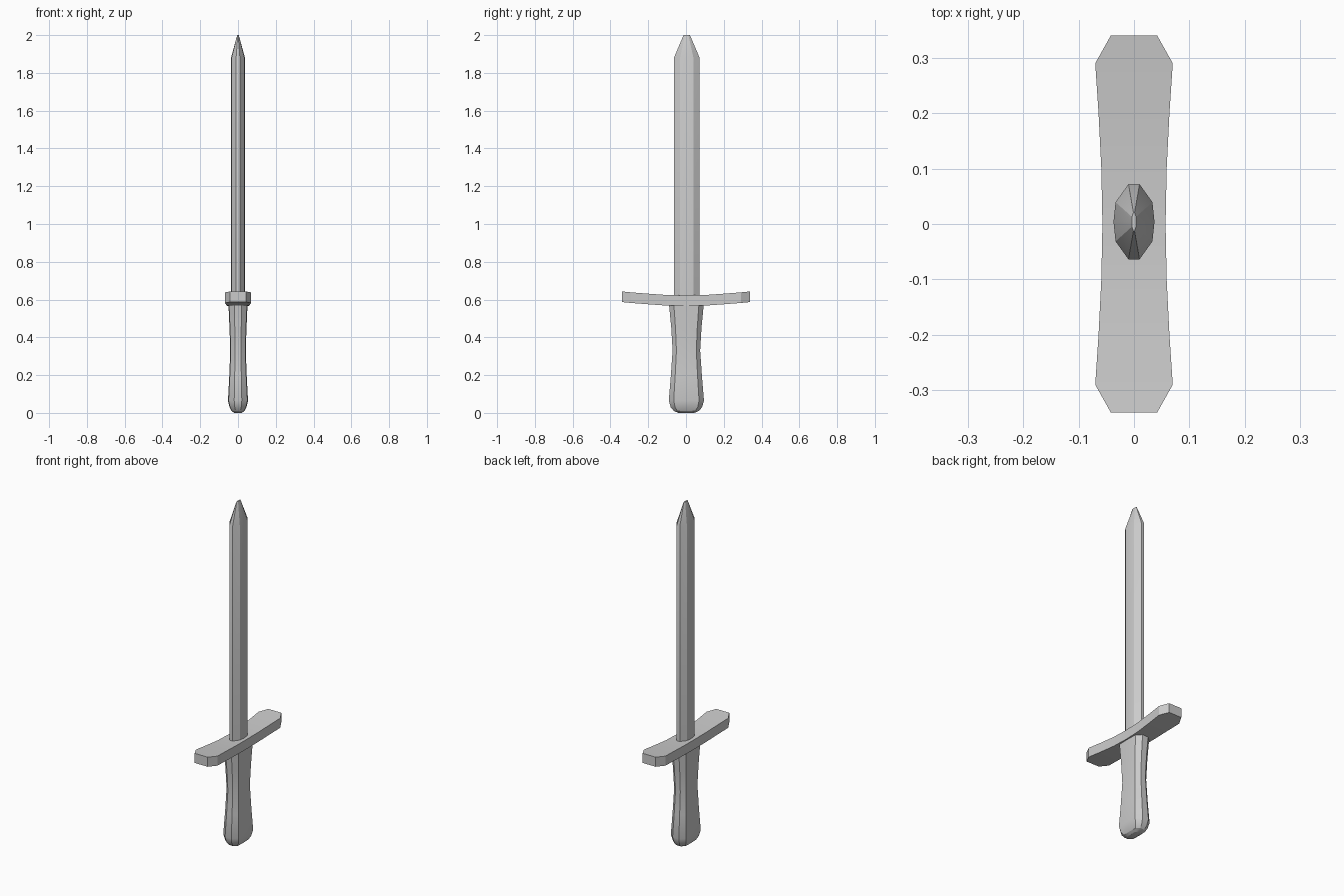
import bpy
import math
from mathutils import Vector

cube = bpy.data.objects.get("Cube")
if cube:
    bpy.data.objects.remove(cube, do_unlink=True)

grey = bpy.data.materials.new("light grey")
grey.use_nodes = True
grey.diffuse_color = (0.6, 0.6, 0.6, 1)
grey.node_tree.nodes["Principled BSDF"].inputs["Base Color"].default_value = (0.6, 0.6, 0.6, 1)


def loft(name, rings, angle):
    """Skin a closed solid over equal-length rings and cap both ends."""
    n = len(rings[0])
    verts = [v for ring in rings for v in ring]
    faces = [tuple(range(n))[::-1], tuple(range(len(verts) - n, len(verts)))]
    for r in range(len(rings) - 1):
        a, b = r * n, (r + 1) * n
        for i in range(n):
            j = (i + 1) % n
            faces.append((a + i, a + j, b + j, b + i))
    mesh = bpy.data.meshes.new(name)
    mesh.from_pydata(verts, [], faces)
    mesh.materials.append(grey)
    obj = bpy.data.objects.new(name, mesh)
    bpy.context.collection.objects.link(obj)
    bpy.ops.object.select_all(action="DESELECT")
    bpy.context.view_layer.objects.active = obj
    obj.select_set(True)
    bpy.ops.object.shade_smooth_by_angle(angle=math.radians(angle))
    return obj


def section(quarter, sx, sy, z, y0):
    """Mirror a quarter outline (side to edge) into a full ring at height z."""
    half = quarter + [(-x, y) for x, y in reversed(quarter)]
    full = half + [(-x, -y) for x, y in half[1:-1]]
    full = [p for i, p in enumerate(full) if p not in full[:i]]
    return [Vector((x * sx, y * sy + y0, z)) for x, y in full]


# Blade: ten-sided section, tapering to a narrow chisel tip
blade_quarter = [(1, 0), (0.9, 0.52), (0.27, 1)]
blade_stations = [(0.59, 0.037, 0.068), (1.88, 0.037, 0.068), (2.0, 0.004, 0.017)]
loft("blade", [section(blade_quarter, sx, sy, z, 0.004)
               for z, sx, sy in blade_stations], 25)

# Grip: waisted handle with a rounded pommel end
grip_quarter = [(1, 0), (0.94, 0.72), (0.38, 1)]
grip_stations = [(0, 0.02, 0.042), (0.01, 0.034, 0.066), (0.03, 0.045, 0.083),
                 (0.065, 0.053, 0.093), (0.2, 0.046, 0.082), (0.33, 0.041, 0.073),
                 (0.45, 0.045, 0.08), (0.585, 0.051, 0.093)]
loft("grip", [section(grip_quarter, sx, sy, z, 0.002)
              for z, sx, sy in grip_stations], 25)

# Crossguard: gently upswept bar, flared outward with clipped corners
half_guard = [(0, 0.057, 0), (0.1, 0.059, 0.002), (0.2, 0.064, 0.009),
              (0.29, 0.07, 0.016), (0.34, 0.042, 0.021)]
guard = [(-y, w, lift) for y, w, lift in reversed(half_guard[1:])] + half_guard
guard_rings = []
for y, w, lift in guard:
    low, high = 0.566 + lift, 0.622 + lift
    guard_rings.append([Vector(p) for p in
                        ((w, y, low), (-w, y, low), (-w, y, high), (w, y, high))])
guard_obj = loft("crossguard", guard_rings, 25)

# Keep every surface facing outward
for obj in [o for o in bpy.data.objects if o.name in ("blade", "grip", "crossguard")]:
    bpy.ops.object.select_all(action="DESELECT")
    bpy.context.view_layer.objects.active = obj
    obj.select_set(True)
    bpy.ops.object.mode_set(mode="EDIT")
    bpy.ops.mesh.select_all(action="SELECT")
    bpy.ops.mesh.normals_make_consistent(inside=False)
    bpy.ops.object.mode_set(mode="OBJECT")
